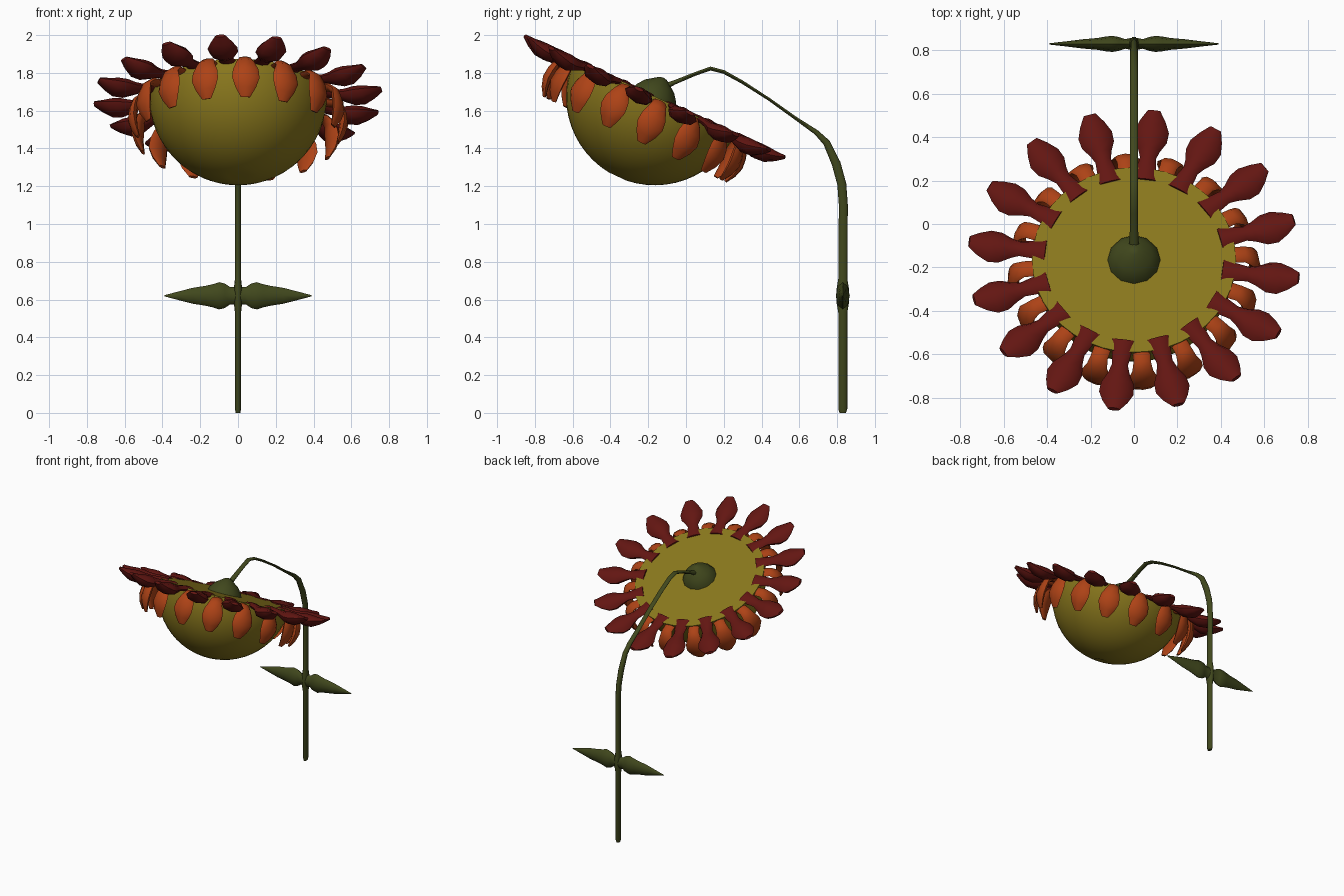
import bpy, bmesh, math
from mathutils import Matrix, Vector

if "Cube" in bpy.data.objects:
    bpy.data.objects.remove(bpy.data.objects["Cube"])


def material(name, rgb):
    m = bpy.data.materials.new(name)
    m.diffuse_color = (*rgb, 1)
    m.use_nodes = True
    m.node_tree.nodes["Principled BSDF"].inputs["Base Color"].default_value = m.diffuse_color
    return m


GREEN = material("stem_green", (0.052, 0.064, 0.012))
OLIVE = material("seed_olive", (0.25, 0.185, 0.012))
ORANGE = material("petal_orange", (0.42, 0.055, 0.008))
RED = material("petal_red", (0.125, 0.008, 0.006))

# Head frame: origin at the disc centre, local z out of the flat back
HEAD = Matrix.Translation((0, -0.165, 1.675)) @ Matrix.Rotation(math.radians(-25), 4, 'X')


def finish(name, bm, mat, angle=40):
    bmesh.ops.recalc_face_normals(bm, faces=bm.faces)
    me = bpy.data.meshes.new(name)
    bm.to_mesh(me)
    bm.free()
    me.materials.append(mat)
    ob = bpy.data.objects.new(name, me)
    bpy.context.collection.objects.link(ob)
    bpy.ops.object.select_all(action='DESELECT')
    ob.select_set(True)
    bpy.context.view_layer.objects.active = ob
    bpy.ops.object.shade_smooth_by_angle(angle=math.radians(angle))
    return ob


def loft(bm, stations, side, matrix=Matrix(), sides=8):
    """Skin oval rings: each station is (centre, half width, half thickness)."""
    side = Vector(side)
    pts = [Vector(s[0]) for s in stations]
    rings = []
    for i, (_, w, t) in enumerate(stations):
        tangent = (pts[min(i + 1, len(pts) - 1)] - pts[max(i - 1, 0)]).normalized()
        up = tangent.cross(side).normalized()
        ring = []
        for k in range(sides):
            a = 2 * math.pi * k / sides
            ring.append(bm.verts.new(matrix @ (pts[i] + side * w * math.cos(a) + up * t * math.sin(a))))
        rings.append(ring)
    for a, b in zip(rings, rings[1:]):
        for k in range(sides):
            n = (k + 1) % sides
            bm.faces.new((a[k], a[n], b[n], b[k]))
    bm.faces.new(rings[0])
    bm.faces.new(rings[-1])


def petal_ring(name, profile, first, mat):
    bm = bmesh.new()
    stations = [((0, r, z), w, t) for r, z, w, t in profile]
    for i in range(16):
        turn = Matrix.Rotation(-math.radians(first + 22.5 * i), 4, 'Z')
        loft(bm, stations, (1, 0, 0), HEAD @ turn)
    finish(name, bm, mat, 50)


def lathe(name, profile, steps, mat):
    bm = bmesh.new()
    vs = [bm.verts.new((r, 0, z)) for r, z in profile]
    es = [bm.edges.new(p) for p in zip(vs, vs[1:])]
    bmesh.ops.spin(bm, geom=vs + es, cent=(0, 0, 0), axis=(0, 0, 1),
                   angle=2 * math.pi, steps=steps)
    bmesh.ops.remove_doubles(bm, verts=bm.verts, dist=1e-4)
    bm.transform(HEAD)
    finish(name, bm, mat)


# Half-dome of seeds with a flat back
R = 0.47
dome = [(0, 0)] + [(R * math.cos(a), -R * math.sin(a))
                   for a in [math.pi / 2 * i / 14 for i in range(14)]] + [(0, -R + 0.01)]
lathe("seed_dome", dome, 40, OLIVE)

# Calyx cone on the flat back
lathe("calyx", [(0, -0.01), (0.125, -0.01), (0.115, 0.02), (0.085, 0.06),
                (0.05, 0.085), (0.022, 0.105), (0, 0.11)], 12, GREEN)

# Outer petals: lumpy clubs lying in the disc plane (radius, height, half width, half thickness)
petal_ring("outer_petals", [
    (0.41, 0.0, 0.05, 0.01), (0.47, -0.01, 0.045, 0.018), (0.53, -0.018, 0.037, 0.022),
    (0.57, -0.025, 0.05, 0.032), (0.62, -0.03, 0.076, 0.044), (0.67, -0.028, 0.08, 0.042),
    (0.72, -0.016, 0.058, 0.026), (0.765, 0.0, 0.028, 0.01)], 7, RED)

# Inner petals: folded over the rim and hanging beside the dome
petal_ring("inner_petals", [
    (0.44, -0.02, 0.04, 0.015), (0.51, -0.022, 0.04, 0.018), (0.543, -0.05, 0.048, 0.02),
    (0.555, -0.10, 0.068, 0.024), (0.56, -0.15, 0.073, 0.024), (0.55, -0.20, 0.055, 0.018),
    (0.53, -0.25, 0.025, 0.008)], 18.25, ORANGE)

# Bent stem: (y, z, half width, half thickness)
bm = bmesh.new()
stem = [(0.83, 0.0, 0.012, 0.018), (0.83, 0.02, 0.016, 0.025), (0.83, 0.53, 0.016, 0.025),
        (0.83, 0.58, 0.022, 0.034), (0.83, 0.66, 0.022, 0.034), (0.83, 0.71, 0.016, 0.025),
        (0.833, 1.1, 0.016, 0.025), (0.825, 1.21, 0.017, 0.025), (0.795, 1.32, 0.018, 0.025),
        (0.745, 1.43, 0.018, 0.02), (0.69, 1.485, 0.018, 0.014), (0.58, 1.56, 0.018, 0.009),
        (0.44, 1.66, 0.018, 0.008), (0.30, 1.75, 0.018, 0.009), (0.20, 1.805, 0.018, 0.01),
        (0.13, 1.823, 0.018, 0.011), (0.05, 1.795, 0.018, 0.01), (-0.06, 1.75, 0.02, 0.012),
        (-0.13, 1.72, 0.025, 0.02)]
loft(bm, [((0, y, z), w, t) for y, z, w, t in stem], (1, 0, 0), sides=10)
finish("stem", bm, GREEN, 50)

# Mirrored pair of spindle leaves: (x, half height, half thickness)
leaf = [(0, 0.05, 0.03), (0.04, 0.045, 0.022), (0.07, 0.065, 0.032), (0.10, 0.072, 0.037),
        (0.13, 0.062, 0.034), (0.17, 0.053, 0.027), (0.24, 0.042, 0.021), (0.31, 0.024, 0.012),
        (0.39, 0.003, 0.003)]
for name, sx in (("leaf_right", 1), ("leaf_left", -1)):
    bm = bmesh.new()
    loft(bm, [((sx * x, 0.83, 0.62), h, t) for x, h, t in leaf], (0, 0, 1))
    finish(name, bm, GREEN, 50)
